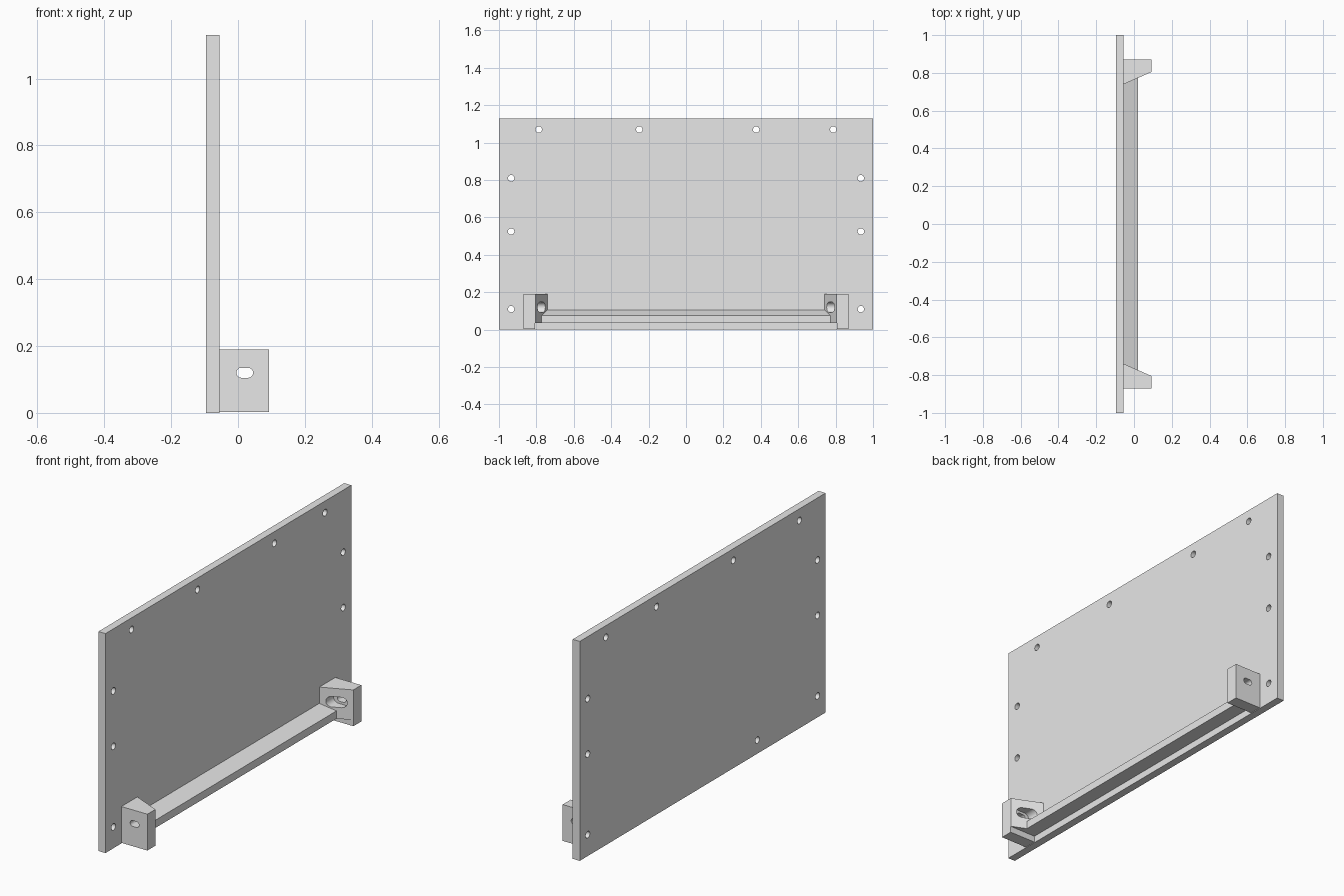
import bpy, bmesh, math
from mathutils import Vector

cube = bpy.data.objects.get("Cube")
if cube:
    bpy.data.objects.remove(cube, do_unlink=True)

grey = bpy.data.materials.new("light_grey")
grey.use_nodes = True
colour = (0.8, 0.8, 0.8, 1)
grey.diffuse_color = colour
grey.node_tree.nodes["Principled BSDF"].inputs["Base Color"].default_value = colour


def add_prism(bm, outline, axis, lo, hi):
    """Extrude a 2D outline along an axis; the outline uses the other two axes in order."""
    def point(p, h):
        c = list(p)
        c.insert(axis, h)
        return Vector(c)
    face = bm.faces.new([bm.verts.new(point(p, lo)) for p in outline])
    out = bmesh.ops.extrude_face_region(bm, geom=[face])
    top = [v for v in out["geom"] if isinstance(v, bmesh.types.BMVert)]
    bmesh.ops.translate(bm, verts=top, vec=point((0, 0), hi - lo))


def make(name, prisms):
    bm = bmesh.new()
    for prism in prisms:
        add_prism(bm, *prism)
    bmesh.ops.recalc_face_normals(bm, faces=bm.faces)
    mesh = bpy.data.meshes.new(name)
    bm.to_mesh(mesh)
    bm.free()
    mesh.materials.append(grey)
    obj = bpy.data.objects.new(name, mesh)
    bpy.context.collection.objects.link(obj)
    return obj


def cut(obj, cutter):
    """Subtract the cutter and discard it."""
    cutter.hide_render = True
    mod = obj.modifiers.new("cut", 'BOOLEAN')
    mod.operation = 'DIFFERENCE'
    mod.solver = 'EXACT'
    mod.object = cutter
    bpy.context.view_layer.update()
    result = obj.evaluated_get(bpy.context.evaluated_depsgraph_get())
    mesh = bpy.data.meshes.new_from_object(result)
    obj.modifiers.clear()
    obj.data = mesh
    bpy.data.objects.remove(cutter, do_unlink=True)


def rect(a0, a1, b0, b1):
    return [(a0, b0), (a1, b0), (a1, b1), (a0, b1)]


def slot(a, b, r, half=0.0, n=32):
    """Round hole, or a long slot when half is above zero."""
    pts = []
    for i in range(n):
        t = 2 * math.pi * (i + 0.5) / n
        pts.append((a + r * math.cos(t) + math.copysign(half, math.cos(t)), b + r * math.sin(t)))
    return pts


BACK, FACE, OUTER = -0.095, -0.055, 0.093

# Upright panel with screw holes around its rim and one behind the rail
panel = make("panel", [(rect(-1, 1, 0, 1.13), 0, BACK, FACE)])
holes = [(y, 1.07) for y in (-0.787, -0.25, 0.375, 0.787)]
holes += [(s * 0.935, z) for s in (-1, 1) for z in (0.11, 0.525, 0.81)]
holes.append((-0.445, 0.07))
cut(panel, make("hole_cutter", [(slot(y, z, 0.017), 0, -0.2, 0.1) for y, z in holes]))

# Long rail with a sloping top
rail_profile = [(FACE, 0.035), (0.02, 0.035), (0.02, 0.075), (FACE, 0.106)]
rail = make("rail", [(rail_profile, 1, -0.785, 0.785)])

# Wedge brackets, undercut at the foot, with a recessed long slot
parts = [panel, rail]
for side, name in ((-1, "right_bracket"), (1, "left_bracket")):
    plan = [(FACE, 0.74), (OUTER, 0.805), (OUTER, 0.87), (FACE, 0.87)]
    bracket = make(name, [([(x, side * y) for x, y in plan], 2, 0.003, 0.19)])
    cut(bracket, make("undercut", [(rect(-0.2, 0.2, -0.1, 0.035), 1, side * 0.6, side * 0.806)]))
    cut(bracket, make("slot_cutter", [(slot(0.02, 0.12, 0.015, 0.01), 1, side * 0.6, side * 1.0)]))
    cut(bracket, make("recess_cutter", [(slot(0.02, 0.12, 0.027, 0.02), 1, side * 0.6, side * 0.815)]))
    parts.append(bracket)

# Smooth hole walls, crisp edges
bpy.ops.object.select_all(action='DESELECT')
for obj in parts:
    obj.select_set(True)
bpy.context.view_layer.objects.active = panel
bpy.ops.object.shade_smooth_by_angle(angle=math.radians(30))
